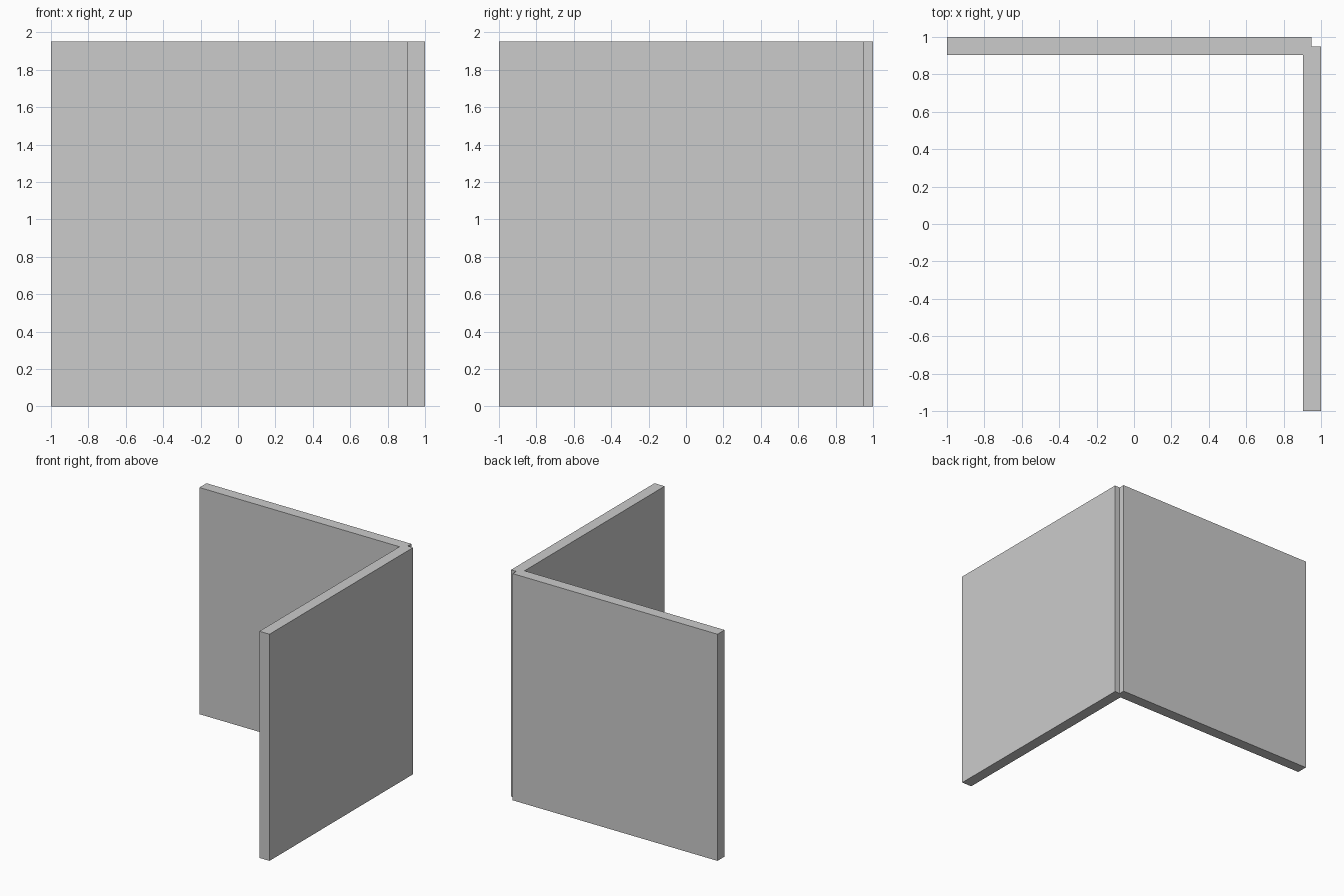
import bpy, bmesh

if "Cube" in bpy.data.objects:
    bpy.data.objects.remove(bpy.data.objects["Cube"])

HEIGHT = 1.95
INNER = 0.904   # inner wall faces
END = 0.95      # wall ends, leaving the small notch at the outer corner

# L-shaped plan: back wall and right wall meeting at a notched corner
plan = [(-1, INNER), (INNER, INNER), (INNER, -1), (1, -1),
        (1, END), (END, END), (END, 1), (-1, 1)]


def extrude_profile(name, points, height):
    bm = bmesh.new()
    base = bm.faces.new([bm.verts.new((x, y, 0)) for x, y in points])
    result = bmesh.ops.extrude_face_region(bm, geom=[base], use_keep_orig=True)
    top = [v for v in result["geom"] if isinstance(v, bmesh.types.BMVert)]
    bmesh.ops.translate(bm, verts=top, vec=(0, 0, height))
    bmesh.ops.recalc_face_normals(bm, faces=bm.faces)
    mesh = bpy.data.meshes.new(name)
    bm.to_mesh(mesh)
    bm.free()
    obj = bpy.data.objects.new(name, mesh)
    bpy.context.collection.objects.link(obj)
    return obj


# Two walls as one solid
extrude_profile("corner_walls", plan, HEIGHT)
